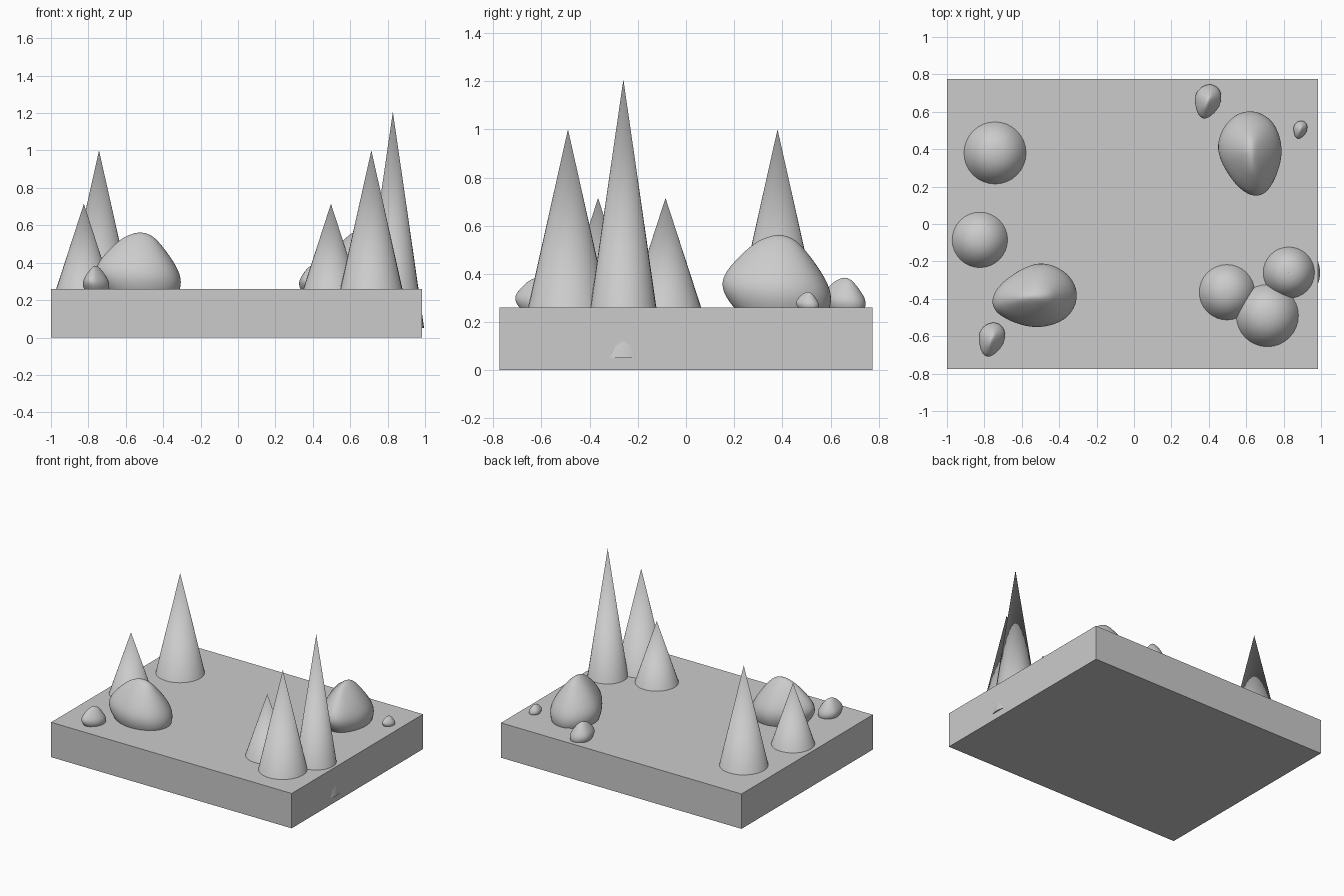
import bpy, bmesh
from math import radians

if "Cube" in bpy.data.objects:
    bpy.data.objects.remove(bpy.data.objects["Cube"])

TOP = 0.26  # height of the ground slab


def make_object(name, bm, smooth=None):
    bmesh.ops.recalc_face_normals(bm, faces=bm.faces)
    mesh = bpy.data.meshes.new(name)
    bm.to_mesh(mesh)
    bm.free()
    obj = bpy.data.objects.new(name, mesh)
    bpy.context.collection.objects.link(obj)
    if smooth:
        bpy.ops.object.select_all(action='DESELECT')
        obj.select_set(True)
        bpy.context.view_layer.objects.active = obj
        bpy.ops.object.shade_smooth_by_angle(angle=radians(smooth))
    return obj


# ground slab
bm = bmesh.new()
bmesh.ops.create_cube(bm, size=1)
for v in bm.verts:
    v.co = (v.co.x * 1.985 - 0.0075, v.co.y * 1.548, (v.co.z + 0.5) * TOP)
make_object("ground_slab", bm)


# trees: cones sunk into the slab; r is the radius at the slab's top
def tree(name, x, y, apex, r, bottom):
    bm = bmesh.new()
    h = apex - bottom
    bmesh.ops.create_cone(bm, cap_ends=True, segments=32, radius2=0, depth=h,
                          radius1=r * h / (apex - TOP))
    bmesh.ops.remove_doubles(bm, verts=bm.verts, dist=1e-5)
    obj = make_object(name, bm, 40)
    obj.location = (x, y, bottom + h / 2)


tree("tree_back_left", -0.743, 0.38, 1.0, 0.166, 0.09)
tree("tree_left", -0.824, -0.085, 0.715, 0.148, 0.19)
tree("tree_right_small", 0.497, -0.365, 0.715, 0.148, 0.19)
tree("tree_right_medium", 0.713, -0.49, 1.0, 0.166, 0.09)
tree("tree_right_tall", 0.828, -0.26, 1.207, 0.137, 0.05)

# rock: egg-shaped plan outline lofted through levels
# (height, reach to the narrow end, reach to the broad end, width factor)
OUTLINE = [(.237, -.009), (.21, .088), (.13, .157), (.022, .184), (-.084, .141),
           (-.19, .061), (-.228, -.02), (-.207, -.089), (-.11, -.142),
           (.023, -.175), (.183, -.126)]
LEVELS = [(-.08, .10, .15, .55), (-.045, .14, .205, .78), (0, .185, .23, .92),
          (.05, .222, .234, 1.0), (.10, .238, .218, .97), (.15, .218, .188, .83),
          (.20, .172, .152, .64), (.245, .125, .115, .43), (.28, .078, .082, .23)]
APEX = .312


def rock(name, x, y, angle, scale=1.0):
    bm = bmesh.new()
    rings = []
    for z, left, right, width in LEVELS:
        rings.append([bm.verts.new((px * (right / .232 if px > 0 else left / .224),
                                    py * width * 1.03, z)) for px, py in OUTLINE])
    n = len(OUTLINE)
    for a, b in zip(rings, rings[1:]):
        for i in range(n):
            bm.faces.new((a[i], a[(i + 1) % n], b[(i + 1) % n], b[i]))
    tip = bm.verts.new((.01, 0, APEX))
    foot = bm.verts.new((.03, 0, LEVELS[0][0] - .015))
    for ring, end in ((rings[-1], tip), (rings[0], foot)):
        for i in range(n):
            bm.faces.new((ring[i], ring[(i + 1) % n], end))
    obj = make_object(name, bm, 180)
    obj.location = (x, y, TOP)
    obj.rotation_euler.z = radians(angle)
    obj.scale = (scale,) * 3
    mod = obj.modifiers.new("smooth", 'SUBSURF')
    mod.levels = mod.render_levels = 2


rock("rock_front_left", -0.53, -0.387, 0)
rock("rock_back_right", 0.625, 0.378, 90)
rock("small_rock_left", -0.763, -0.617, 65, .41)
rock("small_rock_back", 0.393, 0.656, 65, .41)
rock("pebble_right", 0.888, 0.505, 65, .215)
